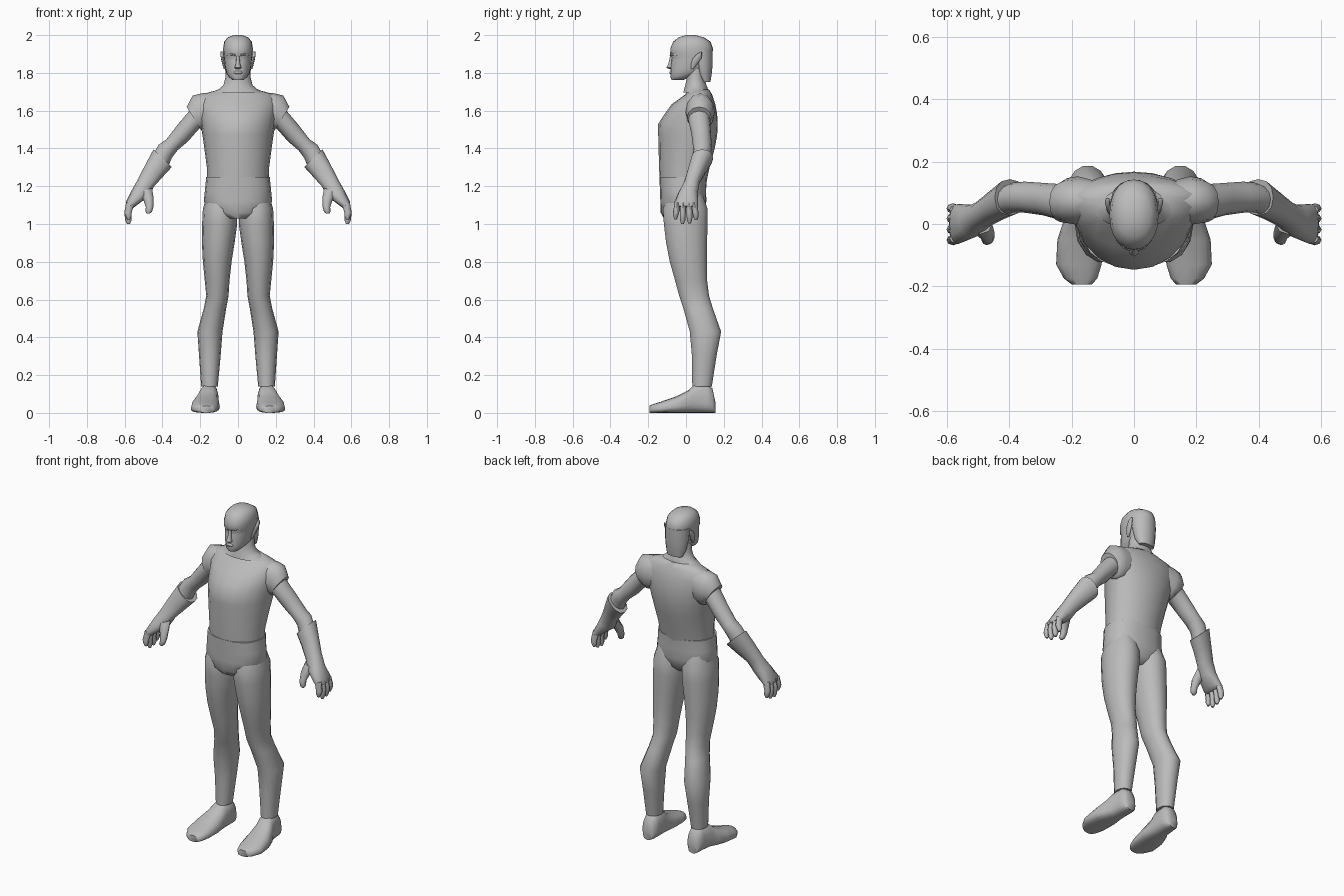
import bpy, bmesh, math
from mathutils import Vector

grey = bpy.data.materials.new("plain grey")
grey.diffuse_color = (0.5, 0.5, 0.5, 1)


def ring(c, u, v, p=2.0, n=16, v_neg=None):
    """Superellipse around c; v_neg gives the -v side its own radius."""
    c, u, v = Vector(c), Vector(u), Vector(v)
    w = Vector(v_neg) if v_neg else v
    pts = []
    for i in range(n):
        a = 2 * math.pi * i / n
        ca, sa = math.cos(a), math.sin(a)
        f = math.copysign(abs(ca) ** (2 / p), ca)
        g = math.copysign(abs(sa) ** (2 / p), sa)
        pts.append(c + u * f + (v if g > 0 else w) * g)
    return pts


def loft(name, rings, mirror=False):
    """Skin a list of rings, cap both ends, optionally mirror in x."""
    bm = bmesh.new()
    loops = [[bm.verts.new(p) for p in r] for r in rings]
    n = len(loops[0])
    for a, b in zip(loops, loops[1:]):
        for i in range(n):
            j = (i + 1) % n
            bm.faces.new((a[i], a[j], b[j], b[i]))
    bm.faces.new(loops[0])
    bm.faces.new(loops[-1])
    bmesh.ops.recalc_face_normals(bm, faces=bm.faces)
    me = bpy.data.meshes.new(name)
    bm.to_mesh(me)
    bm.free()
    me.materials.append(grey)
    ob = bpy.data.objects.new(name, me)
    bpy.context.collection.objects.link(ob)
    if mirror:
        ob.modifiers.new("Mirror", 'MIRROR').use_mirror_merge = False
    return ob


def body(name, secs, p=2.0, n=20):
    """Centred part; sections are (z, half width, y front, y widest, y back)."""
    return loft(name, [ring((0, m, z), (w, 0, 0), (0, b - m, 0), p, n, (0, m - f, 0))
                       for z, w, f, m, b in secs])


def limb(name, secs, p=2.0, n=12):
    """Mirrored part; sections are (x1, z1, x2, z2) outline edges, y centre, y radius."""
    return loft(name, [ring(((a + c) / 2, y, (b + d) / 2), ((a - c) / 2, 0, (b - d) / 2),
                            (0, r, 0), p, n) for a, b, c, d, y, r in secs], True)


# Shirt
body("shirt", [
    (1.22, .162, -.138, -.01, .108), (1.30, .165, -.143, 0, .125),
    (1.40, .178, -.145, .02, .152), (1.47, .188, -.147, .04, .165),
    (1.53, .198, -.147, .06, .168), (1.58, .205, -.115, .07, .165),
    (1.635, .212, -.075, .08, .155), (1.685, .195, -.005, .08, .138),
    (1.712, .10, .01, .08, .122)], 2.0)

# Cap sleeves
limb("cap_sleeve", [
    (.10, 1.70, .12, 1.50, .075, .06), (.19, 1.692, .17, 1.49, .075, .078),
    (.24, 1.68, .19, 1.49, .075, .072), (.272, 1.62, .20, 1.505, .07, .064)])

# Bare arms
limb("arm", [
    (.235, 1.625, .185, 1.51, .07, .06), (.265, 1.59, .205, 1.505, .07, .058),
    (.32, 1.525, .265, 1.437, .08, .052), (.38, 1.447, .32, 1.39, .086, .05),
    (.42, 1.42, .35, 1.35, .086, .048), (.46, 1.35, .38, 1.28, .07, .045)])

# Flared glove cuffs and palms
limb("glove", [
    (.447, 1.395, .35, 1.302, .086, .058), (.485, 1.325, .398, 1.25, .06, .05),
    (.53, 1.237, .443, 1.2, .03, .042), (.562, 1.18, .475, 1.145, .01, .052),
    (.592, 1.12, .535, 1.1, 0, .064), (.594, 1.095, .555, 1.085, 0, .062)], 2.3)

# Fingers, index at the front
for i, (y, tip) in enumerate([(-.052, 1.025), (-.017, 1.0), (.018, 1.003), (.05, 1.02)]):
    limb(f"finger_{i + 1}", [
        (.592, 1.115, .55, 1.105, y * .9, .015), (.602, 1.06, .563, 1.06, y, .016),
        (.597, tip + .02, .563, tip + .02, y * 1.05, .014),
        (.587, tip, .572, tip, y * 1.05, .007)], n=8)

# Thumbs
limb("thumb", [
    (.53, 1.17, .455, 1.19, 0, .032), (.50, 1.125, .447, 1.14, -.03, .024),
    (.488, 1.09, .448, 1.09, -.045, .019), (.49, 1.065, .455, 1.065, -.052, .016),
    (.483, 1.055, .467, 1.055, -.054, .008)], n=8)

# Trouser hips
body("trouser_hips", [
    (1.25, .168, -.141, -.01, .112), (1.18, .175, -.138, -.01, .106),
    (1.12, .181, -.136, -.01, .108), (1.06, .15, -.134, -.01, .09),
    (1.03, .07, -.118, -.02, .06)], 2.3)

# Trouser legs: (z, inner x, outer x, y front, y back)
legs = [(1.17, .02, .160, -.09, .085), (1.08, .004, .186, -.125, .117),
        (1.0, .004, .190, -.12, .117), (.90, .018, .191, -.108, .114),
        (.80, .034, .186, -.088, .113), (.70, .045, .176, -.06, .114),
        (.62, .05, .168, -.038, .124), (.55, .063, .182, -.015, .145),
        (.43, .082, .215, .018, .188), (.30, .092, .206, .03, .163),
        (.14, .107, .195, .032, .138)]
loft("trouser_leg", [ring(((a + b) / 2, (f + k) / 2, z), ((b - a) / 2, 0, 0),
                          (0, (k - f) / 2, 0), 2.1, 14) for z, a, b, f, k in legs], True)

# Shoes: (y, inner x, outer x, height)
shoes = [(-.194, .135, .20, .038), (-.175, .118, .225, .046), (-.13, .104, .25, .06),
         (-.05, .096, .246, .088), (.01, .10, .226, .118), (.045, .102, .208, .152),
         (.11, .102, .20, .155), (.14, .108, .194, .13), (.155, .125, .178, .06)]
loft("shoe", [ring(((a + b) / 2, y, h * .35), ((b - a) / 2, 0, 0), (0, 0, h * .65),
                   2.5, 16, (0, 0, h * .35)) for y, a, b, h in shoes], True)

# Neck with sloping shoulders
body("neck", [(1.695, .135, -.015, .06, .118), (1.715, .10, -.012, .06, .118),
              (1.735, .077, -.005, .05, .11), (1.77, .068, .002, .05, .10),
              (1.82, .062, 0, .05, .10)], n=14)

# Head
body("head", [
    (1.762, .03, -.076, -.04, -.015), (1.778, .048, -.083, -.02, .02),
    (1.80, .062, -.082, .01, .07), (1.83, .069, -.083, .02, .115),
    (1.865, .073, -.078, .03, .13), (1.882, .075, -.076, .03, .134),
    (1.90, .077, -.084, .03, .14), (1.93, .079, -.082, .03, .143),
    (1.965, .073, -.068, .03, .13), (1.988, .055, -.04, .03, .095),
    (2.0, .022, 0, .025, .05)], 2.2)

# Hair at the nape
body("nape_hair", [(1.752, .05, .085, .105, .13), (1.79, .064, .06, .09, .137),
                   (1.85, .073, .05, .08, .143), (1.92, .076, .04, .07, .143)], n=14)

# Nose, lips and brow
body("nose", [(1.82, .012, -.088, -.075, -.07), (1.828, .018, -.104, -.08, -.07),
              (1.85, .011, -.093, -.08, -.07), (1.89, .008, -.084, -.075, -.07)], n=8)
body("lips", [(1.794, .014, -.084, -.078, -.07), (1.80, .024, -.088, -.078, -.07),
              (1.806, .022, -.089, -.078, -.07), (1.811, .012, -.084, -.078, -.07)], n=10)
limb("brow", [(.012, 1.899, .012, 1.889, -.08, .007), (.035, 1.905, .035, 1.893, -.07, .009),
              (.058, 1.901, .058, 1.893, -.045, .007)], n=8)

# Pointed ears: (z, y centre, y radius, x outer)
ears = [(1.82, .033, .006, .076), (1.845, .043, .017, .083), (1.875, .058, .023, .09),
        (1.895, .069, .016, .093), (1.913, .08, .003, .092)]
loft("ear", [ring((x - .008, y, z), (.008, 0, 0), (0, r, 0), 2, 8)
             for z, y, r, x in ears], True)

# Smooth shading with sharp rims
bpy.ops.object.select_all(action='SELECT')
bpy.context.view_layer.objects.active = bpy.data.objects["shirt"]
bpy.ops.object.shade_smooth_by_angle(angle=math.radians(55))
